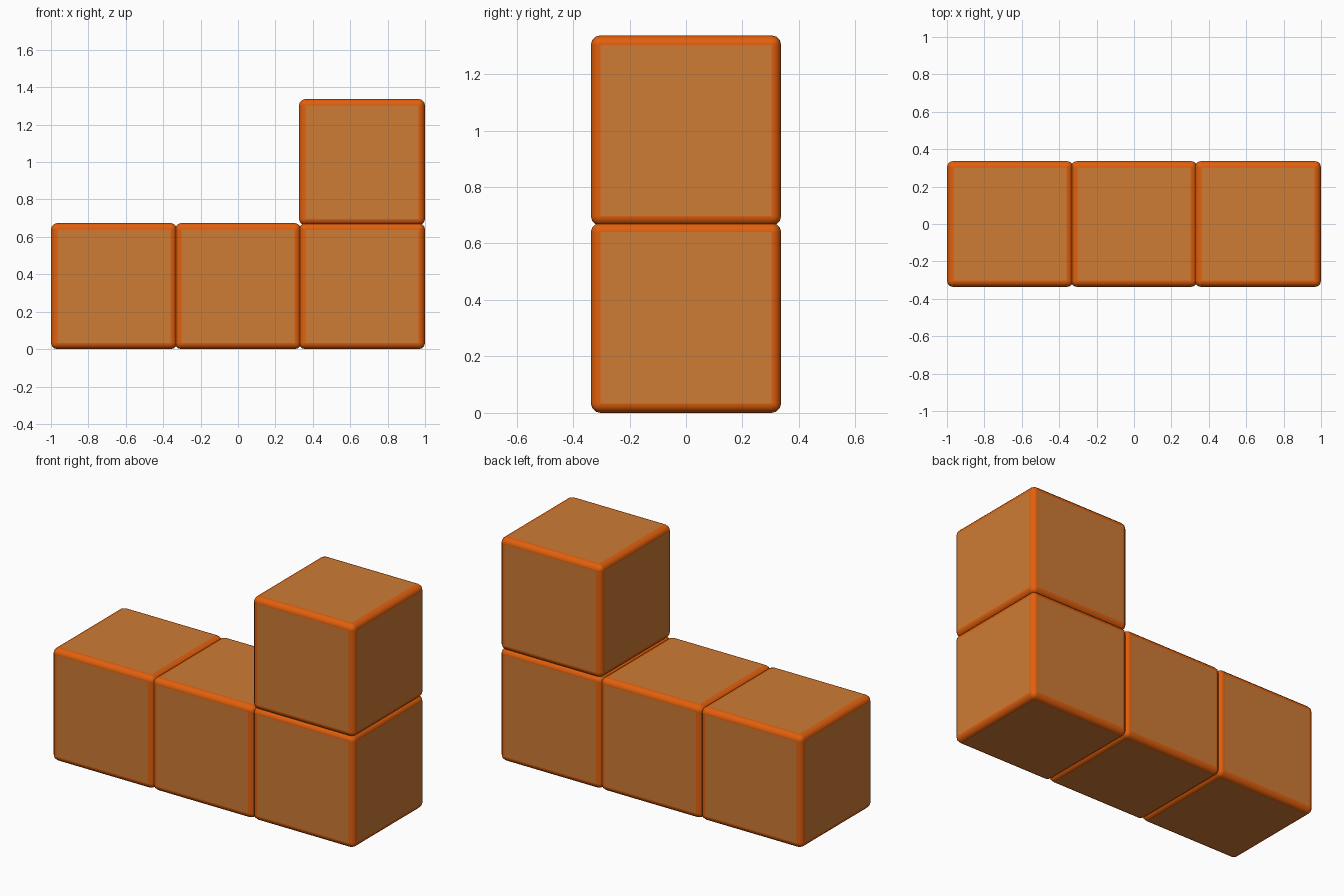
import bpy

if "Cube" in bpy.data.objects:
    bpy.data.objects.remove(bpy.data.objects["Cube"])

SIZE, PITCH, ROUND = 0.674, 0.663, 0.034


def material(name, color):
    mat = bpy.data.materials.new(name)
    mat.diffuse_color = color
    mat.use_nodes = True
    mat.node_tree.nodes["Principled BSDF"].inputs["Base Color"].default_value = mat.diffuse_color
    return mat


face_mat = material("face_orange", (0.62, 0.2, 0.035, 1))
edge_mat = material("edge_orange", (0.75, 0.115, 0.004, 1))


# One block: cube with flat faces and brighter rounded edges
def block(name, col, row):
    bpy.ops.mesh.primitive_cube_add(
        size=SIZE, location=(col * PITCH, 0, SIZE / 2 + row * PITCH))
    obj = bpy.context.object
    obj.name = name
    obj.data.materials.append(face_mat)
    obj.data.materials.append(edge_mat)
    obj.data.shade_smooth()
    bevel = obj.modifiers.new("rounded_edges", "BEVEL")
    bevel.width = ROUND
    bevel.segments = 3
    bevel.material = 1
    bevel.harden_normals = True


# Row of three blocks with one stacked on the right end
for name, col, row in (("left_block", -1, 0), ("middle_block", 0, 0),
                       ("right_block", 1, 0), ("top_block", 1, 1)):
    block(name, col, row)
